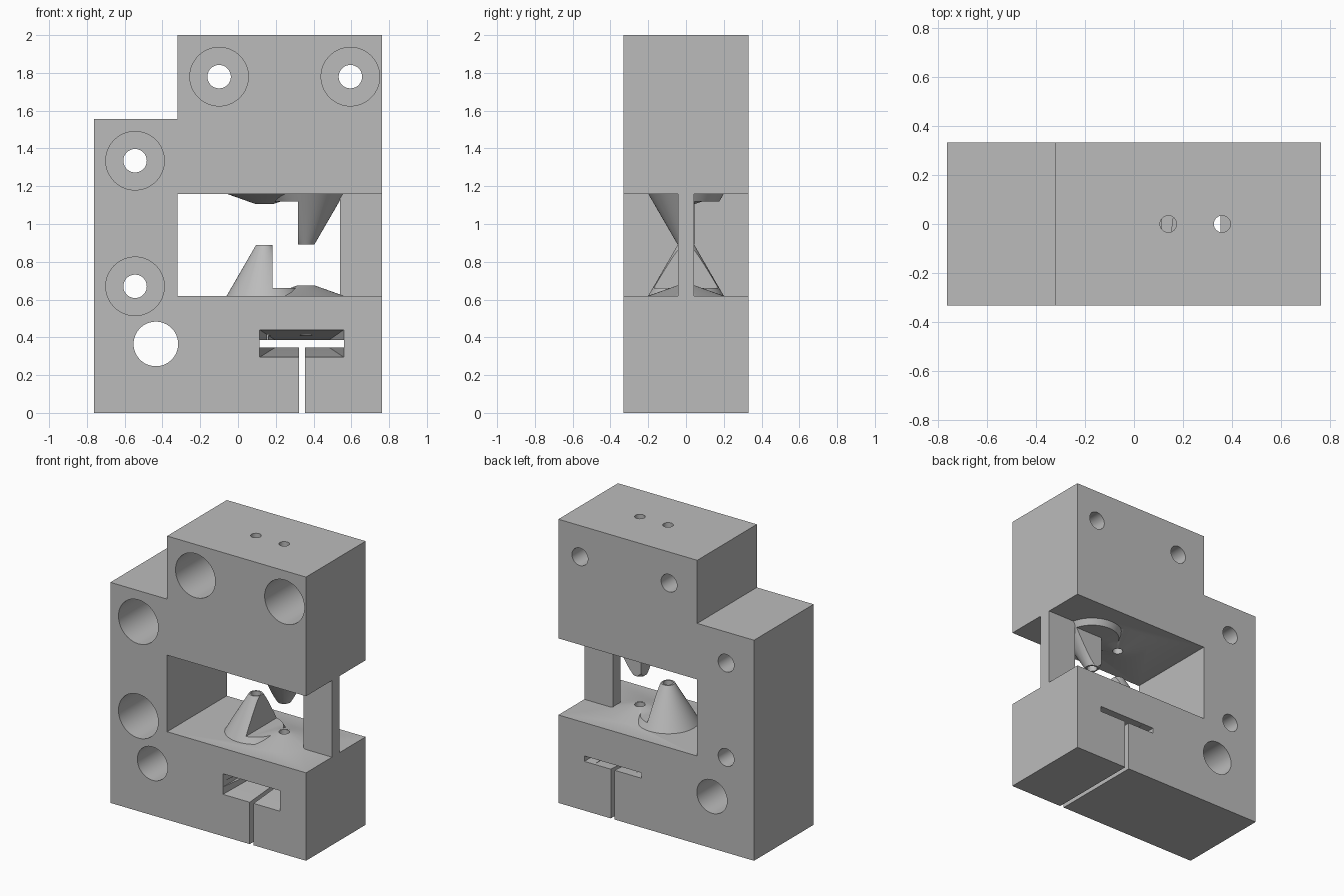
import bpy, bmesh, math
from mathutils import Matrix, Vector

if "Cube" in bpy.data.objects:
    bpy.data.objects.remove(bpy.data.objects["Cube"], do_unlink=True)

grey = bpy.data.materials.new("plain_grey")
grey.use_nodes = True
GREY = (0.5, 0.5, 0.5, 1)
grey.diffuse_color = GREY
grey.node_tree.nodes["Principled BSDF"].inputs["Base Color"].default_value = GREY

HALF_X, HALF_Y = 0.763, 0.332
LOW, HIGH = 0.62, 1.16            # floor and ceiling of the working gap
UPRIGHT = Matrix()
FRONT_TO_BACK = Matrix.Rotation(-math.pi / 2, 4, 'X')   # local z becomes +y


def finish(name, bm):
    bmesh.ops.recalc_face_normals(bm, faces=bm.faces)
    mesh = bpy.data.meshes.new(name)
    bm.to_mesh(mesh)
    bm.free()
    mesh.materials.append(grey)
    ob = bpy.data.objects.new(name, mesh)
    bpy.context.collection.objects.link(ob)
    return ob


def box(name, x, y, z):
    bm = bmesh.new()
    bmesh.ops.create_cube(bm, size=1)
    for v in bm.verts:
        v.co = Vector([a + (b - a) * (c + 0.5) for (a, b), c in zip((x, y, z), v.co)])
    return finish(name, bm)


def prism(name, outline):
    """Extrude an x-z outline through the full depth."""
    bm = bmesh.new()
    face = bm.faces.new([bm.verts.new((x, -HALF_Y, z)) for x, z in outline])
    new = bmesh.ops.extrude_face_region(bm, geom=[face])["geom"]
    bmesh.ops.translate(bm, vec=(0, 2 * HALF_Y, 0),
                        verts=[g for g in new if isinstance(g, bmesh.types.BMVert)])
    return finish(name, bm)


def turned(name, profile, place, turn=UPRIGHT, sides=64):
    """Solid of revolution from (radius, height) points."""
    bm = bmesh.new()
    rings = [[bm.verts.new((r * math.cos(a), r * math.sin(a), h))
              for a in (2 * math.pi * i / sides for i in range(sides))]
             for r, h in profile]
    for lo, hi in zip(rings, rings[1:]):
        for i in range(sides):
            j = (i + 1) % sides
            bm.faces.new((lo[i], lo[j], hi[j], hi[i]))
    bm.faces.new(rings[0])
    bm.faces.new(rings[-1])
    bm.transform(Matrix.Translation(place) @ turn)
    return finish(name, bm)


def combine(ob, tool, operation):
    mod = ob.modifiers.new("combine", 'BOOLEAN')
    mod.operation, mod.solver, mod.object = operation, 'EXACT', tool
    graph = bpy.context.evaluated_depsgraph_get()
    result = bpy.data.meshes.new_from_object(ob.evaluated_get(graph))
    ob.modifiers.clear()
    ob.data = result
    bpy.data.objects.remove(tool, do_unlink=True)


def cut(ob, tool):
    combine(ob, tool, 'DIFFERENCE')


def add(ob, tool):
    combine(ob, tool, 'UNION')


# Stepped C-shaped frame
frame = prism("frame", [
    (-HALF_X, 0), (HALF_X, 0), (HALF_X, LOW), (-0.32, LOW), (-0.32, HIGH),
    (HALF_X, HIGH), (HALF_X, 2), (-0.32, 2), (-0.32, 1.555), (-HALF_X, 1.555)])

# Thin web closing the open side of the gap
add(frame, box("side_web", (0.54, HALF_X), (-0.043, 0.043), (LOW - 0.02, HIGH + 0.02)))

# Opposed nozzles: one tall and one low on each side of the gap
FLIP = Matrix.Rotation(math.pi, 4, 'Y')
for side, turn, base, tall_x, low_x in (
        ("lower", UPRIGHT, LOW, 0.14, 0.36), ("upper", FLIP, HIGH, 0.36, 0.14)):
    tall = turned(side + "_tall_nozzle", [(0.2, -0.02), (0.2, 0), (0.045, 0.268)],
                  (tall_x, 0, base), turn)
    if side == "lower":
        cut(tall, box("relief", (0.182, 0.7), (-0.4, 0.4), (0.66, 1)))
    else:
        cut(tall, box("relief", (-0.2, 0.318), (-0.4, 0.4), (0.8, 1.12)))
        cut(tall, box("relief", (-0.2, 0.8), (0.046, 0.4), (0.8, 1.12)))
    add(frame, tall)
    add(frame, turned(side + "_low_nozzle", [(0.2, -0.02), (0.2, 0), (0.045, 0.055)],
                      (low_x, 0, base), turn))

# Nozzle bores, from the top face and from the lower chamber
for x in (0.14, 0.36):
    cut(frame, turned("upper_bore", [(0.034, 0.85), (0.034, 2.1)], (x, 0, 0), sides=32))
    cut(frame, turned("lower_bore", [(0.034, 0.37), (0.034, 0.95)], (x, 0, 0), sides=32))

# Counterbored bolt holes
for x, z in ((-0.1, 1.78), (0.595, 1.78), (-0.545, 1.335), (-0.545, 0.67)):
    cut(frame, turned("bolt_hole", [(0.155, -0.1), (0.155, 0.4), (0.062, 0.4), (0.062, 0.8)],
                      (x, -HALF_Y, z), FRONT_TO_BACK))

# Plain cross hole
cut(frame, turned("cross_hole", [(0.118, -0.1), (0.118, 0.8)],
                  (-0.435, -HALF_Y, 0.365), FRONT_TO_BACK))

# Tapered chamber with a thin slit behind it and a slot to the underside
chamber = box("chamber", (0.115, 0.56), (-HALF_Y - 0.001, HALF_Y), (0.295, 0.44))
for v in chamber.data.vertices:
    if v.co.y > 0:
        v.co.x = 0.2 if v.co.x < 0.3 else 0.48
        v.co.z = 0.348 if v.co.z < 0.36 else 0.384
cut(frame, chamber)
cut(frame, box("slit", (0.115, 0.56), (-0.5, 0.5), (0.347, 0.385)))
cut(frame, box("slot", (0.324, 0.354), (-0.5, 0.5), (-0.1, 0.36)))

# One colour, smooth round walls with sharp edges
frame.data.materials.clear()
frame.data.materials.append(grey)
for p in frame.data.polygons:
    p.material_index = 0
bpy.ops.object.select_all(action='DESELECT')
frame.select_set(True)
bpy.context.view_layer.objects.active = frame
bpy.ops.object.shade_smooth_by_angle(angle=math.radians(25))
